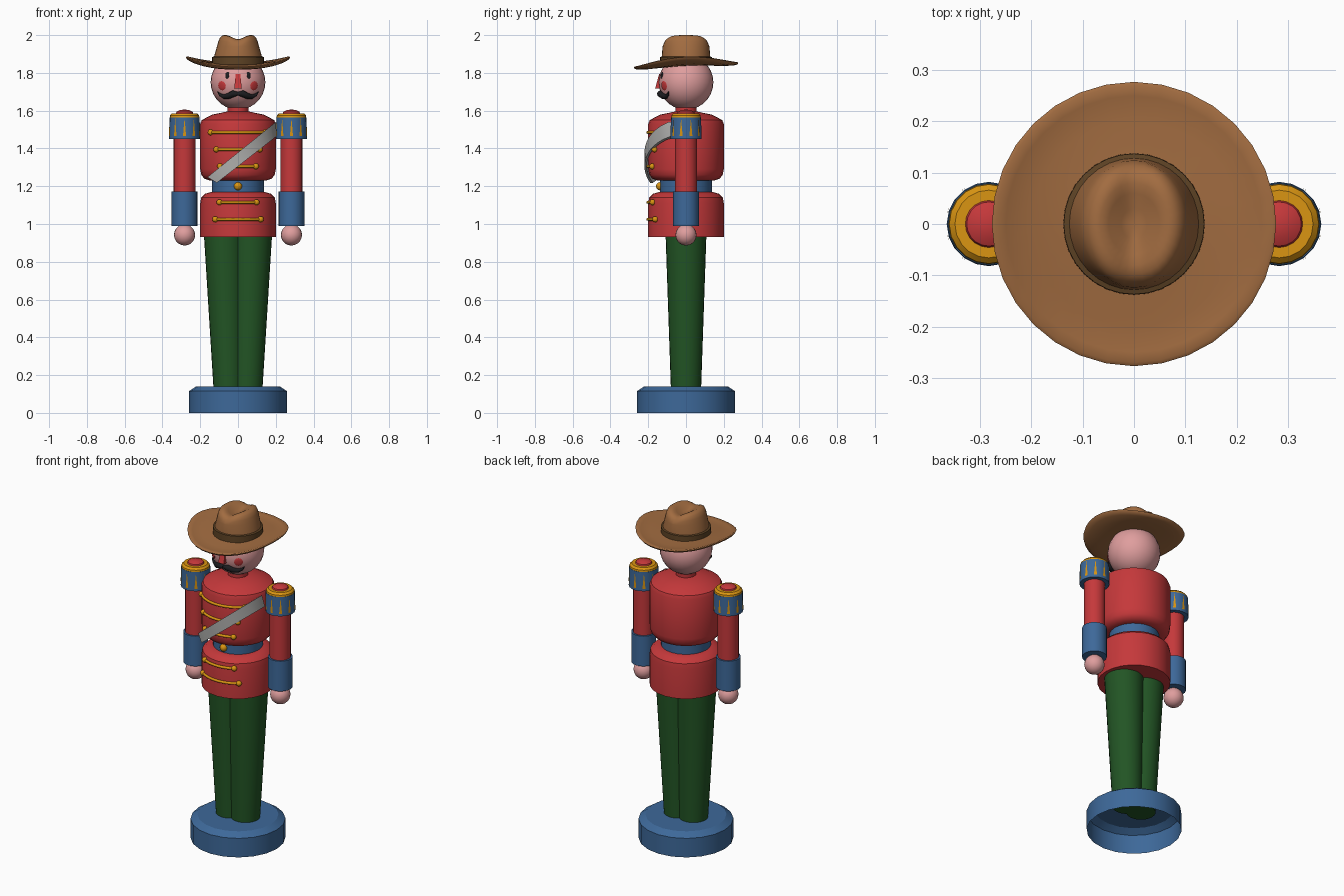
import bpy, bmesh, math
from mathutils import Vector

if "Cube" in bpy.data.objects:
    bpy.data.objects.remove(bpy.data.objects["Cube"])

def mat(name, r, g, b):
    m = bpy.data.materials.new(name)
    m.diffuse_color = (r, g, b, 1)
    m.use_nodes = True
    m.node_tree.nodes["Principled BSDF"].inputs["Base Color"].default_value = m.diffuse_color
    return m

RED = mat("red", 0.56, 0.04, 0.043)
BLUE = mat("blue", 0.047, 0.14, 0.32)
GREEN = mat("green", 0.016, 0.09, 0.018)
BROWN = mat("tan brown", 0.36, 0.15, 0.052)
BAND = mat("dark brown", 0.11, 0.055, 0.018)
SKIN = mat("pink skin", 0.74, 0.34, 0.34)
GOLD = mat("gold", 0.70, 0.30, 0.006)
GREY = mat("silver grey", 0.42, 0.42, 0.41)
BLACK = mat("black", 0.012, 0.012, 0.014)

def make(name, verts, faces, material, angle=35, fix=True):
    me = bpy.data.meshes.new(name)
    me.from_pydata([tuple(v) for v in verts], [], faces)
    bm = bmesh.new()
    bm.from_mesh(me)
    bmesh.ops.remove_doubles(bm, verts=bm.verts, dist=1e-5)
    if fix:
        bmesh.ops.recalc_face_normals(bm, faces=bm.faces)
    bm.to_mesh(me)
    bm.free()
    me.materials.append(material)
    ob = bpy.data.objects.new(name, me)
    bpy.context.collection.objects.link(ob)
    bpy.ops.object.select_all(action='DESELECT')
    ob.select_set(True)
    bpy.context.view_layer.objects.active = ob
    bpy.ops.object.shade_smooth_by_angle(angle=math.radians(angle))
    return ob

def lathe(name, profile, material, cx=0, seg=24, warp=None, angle=35, closed=False):
    """Spin (radius, z) points about a vertical axis; radius 0 makes a pole."""
    verts, faces, n = [], [], len(profile)
    for r, z in profile:
        for k in range(seg):
            a = 2 * math.pi * k / seg
            p = Vector((cx + r * math.cos(a), r * math.sin(a), z))
            verts.append(warp(p) if warp else p)
    for i in range(n if closed else n - 1):
        j = (i + 1) % n
        for k in range(seg):
            l = (k + 1) % seg
            f = [i * seg + k, i * seg + l, j * seg + l, j * seg + k]
            if profile[i][0] == 0:
                f = [f[0], f[2], f[3]]
            elif profile[j][0] == 0:
                f = f[:3]
            faces.append(f)
    return make(name, verts, faces, material, angle)

def ball(name, c, r, material, scale=(1, 1, 1), normal=None, seg=16):
    """Sphere, optionally squashed and turned so local z follows a normal."""
    q = Vector(normal).to_track_quat('Z', 'Y') if normal else None
    def warp(p):
        p = Vector([a * b for a, b in zip(p, scale)])
        if q:
            p = q @ p
        return p + Vector(c)
    h = seg // 2
    prof = [(0 if i in (0, h) else r * math.sin(math.pi * i / h),
             -r * math.cos(math.pi * i / h)) for i in range(h + 1)]
    return lathe(name, prof, material, seg=seg, warp=warp, angle=60)

def tube(name, pts, radii, material, seg=8):
    """Round bar through points, running mostly along x."""
    verts, faces = [], []
    pts = [Vector(p) for p in pts]
    for i, p in enumerate(pts):
        t = (pts[min(i + 1, len(pts) - 1)] - pts[max(i - 1, 0)]).normalized()
        u = t.cross(Vector((0, 0, 1))).normalized()
        v = u.cross(t)
        for k in range(seg):
            a = 2 * math.pi * k / seg
            verts.append(p + radii[i] * (u * math.cos(a) + v * math.sin(a)))
    for i in range(len(pts) - 1):
        for k in range(seg):
            l = (k + 1) % seg
            faces.append([i*seg + k, i*seg + l, (i+1)*seg + l, (i+1)*seg + k])
    faces += [list(range(seg)), list(range(len(verts) - seg, len(verts)))]
    return make(name, verts, faces, material, 60)

# stand, open underneath
lathe("stand", [(.26, 0), (.26, .115), (.222, .14), (0, .14)], BLUE, seg=20, angle=25)

# jacket, belt and neck
lathe("jacket_skirt", [(0, .93), (.2, .93), (.2, 1.11), (.195, 1.14), (.175, 1.16),
                       (.14, 1.17), (0, 1.17)], RED)
lathe("belt", [(.137, 1.16), (.137, 1.245)], BLUE)
lathe("jacket_chest", [(0, 1.23), (.15, 1.23), (.178, 1.24), (.194, 1.26), (.2, 1.29),
                       (.2, 1.53), (.192, 1.55), (.14, 1.578), (.06, 1.595), (0, 1.595)], RED)
lathe("neck", [(.056, 1.58), (.056, 1.66)], RED, seg=20)

# legs and arms
for s, side in ((-1, "left"), (1, "right")):
    lean = lambda p, s=s: p + Vector((s * (.05 + .022 * (p.z - .14) / .79), 0, 0))
    lathe(side + "_leg", [(0, .13), (.08, .13), (.108, .94), (0, .94)], GREEN, warp=lean)
    cx = s * .283
    lathe(side + "_sleeve", [(.058, 1.1), (.058, 1.5)], RED, cx, 20)
    lathe(side + "_cuff", [(0, .99), (.068, .99), (.068, 1.172), (0, 1.172)], BLUE, cx, 20)
    ball(side + "_hand", (cx, 0, .942), .056, SKIN, seg=20)
    lathe(side + "_epaulette", [(0, 1.45), (.082, 1.45), (.08, 1.565), (0, 1.565)], BLUE, cx, 20)
    lathe(side + "_epaulette_rim", [(.079, 1.56), (.077, 1.575), (.066, 1.586), (0, 1.586)],
          GOLD, cx, 20)
    lathe(side + "_epaulette_cap", [(.048, 1.58), (.043, 1.594), (.026, 1.603), (0, 1.606)],
          RED, cx, 20)
    # gold darts between the fringe
    verts, faces = [], []
    for k in range(10):
        a = 2 * math.pi * (k + .5) / 10
        for da, z in ((-.1, 1.465), (.1, 1.465), (0, 1.56)):
            verts.append((cx + .084 * math.cos(a + da), .084 * math.sin(a + da), z))
        faces.append((3 * k, 3 * k + 1, 3 * k + 2))
    make(side + "_fringe_darts", verts, faces, GOLD, fix=False)

# gold braid bars with a knob at each end
for i, (z, w) in enumerate(((1.485, .145), (1.395, .115), (1.305, .095),
                            (1.115, .098), (1.025, .12))):
    xs = [w * (k / 5 - 1) for k in range(11)]
    bar = [(x, -math.sqrt(.202 ** 2 - x * x), z) for x in xs]
    tube(f"braid_{i}", bar, [.008] * 11, GOLD)
    for e in (0, -1):
        ball(f"braid_knob_{i}_{e + 1}", bar[e], .016, GOLD, seg=12)
ball("belt_buckle", (0, -.137, 1.2), .022, GOLD, seg=12)

# diagonal sash wrapped round the front of the chest
verts, faces, N = [], [], 14
for k in range(N + 1):
    t = k / N
    for (x0, z0), (x1, z1) in (((-.162, 1.248), (.2, 1.54)), ((-.112, 1.218), (.205, 1.465))):
        x, z = x0 + (x1 - x0) * t, z0 + (z1 - z0) * t
        for R in (.208, .22):
            verts.append((x, -math.sqrt(R * R - x * x), z))
ring = (0, 1, 3, 2)
for k in range(N):
    for a, b in zip(ring, ring[1:] + ring[:1]):
        faces.append((4*k + a, 4*k + b, 4*k + 4 + b, 4*k + 4 + a))
faces += [ring, tuple(4 * N + a for a in ring)]
make("sash", verts, faces, GREY)

# head and face
HC, HR = Vector((0, 0, 1.75)), .145
def on_head(x, z, lift=0):
    R = HR + lift
    return Vector((x, -math.sqrt(R * R - x * x - (z - HC.z) ** 2), z))

ball("head", HC, HR, SKIN, seg=28)
for s, side in ((-1, "left"), (1, "right")):
    p = on_head(s * .057, 1.787)
    ball(side + "_eye", p, .02, BLACK, (.55, 1, .2), p - HC, 12)
    p = on_head(s * .085, 1.732)
    ball(side + "_cheek", p, .025, RED, (1, 1, .16), p - HC, 12)
    xz = ((0, 1.69), (.025, 1.69), (.05, 1.678), (.075, 1.674), (.095, 1.684), (.108, 1.7))
    tube(side + "_moustache", [on_head(s * x, z, .006) for x, z in xz],
         [.009, .018, .016, .012, .008, .002], BLACK)
nose = [(s * w, y, z) for w, y, z in ((.012, -.12, 1.795), (.012, -.142, 1.795),
                                     (.02, -.163, 1.718), (.02, -.12, 1.718)) for s in (-1, 1)]
make("nose", nose, [(0, 1, 3, 2), (2, 3, 5, 4), (4, 5, 7, 6), (6, 7, 1, 0),
                    (0, 2, 4, 6), (1, 3, 5, 7)], RED)

# hat brim, curling up at the sides and tipped down at the front
def curl(p):
    rise = .043 * (abs(p.x) / .277) ** 2.6 + .012 * p.y / .277
    return p + Vector((0, 0, rise))
lathe("hat_brim", [(.08, 1.85), (.14, 1.847), (.2, 1.842), (.25, 1.842), (.27, 1.846),
                   (.277, 1.841), (.271, 1.832), (.25, 1.828), (.2, 1.828), (.14, 1.832),
                   (.08, 1.834)], BROWN, seg=32, warp=curl, angle=70, closed=True)

# hat crown, pinched at the sides with a crease from front to back
def pinch(p):
    t = max(0, min(1, (p.z - 1.88) / .1))
    x = p.x * (1 - .17 * t)
    drop = .024 * math.exp(-(x / .04) ** 2) if p.z > 1.96 else 0
    return Vector((x, p.y, p.z - drop))
lathe("hat_crown", [(.13, 1.84), (.128, 1.89), (.124, 1.94), (.122, 1.968), (.114, 1.988),
                    (.098, 1.999), (.08, 2.002), (.06, 1.998), (.03, 1.99), (0, 1.986)],
      BROWN, seg=32, warp=pinch, angle=70)
lathe("hat_band", [(.128, 1.845), (.138, 1.845), (.137, 1.884), (.126, 1.887)], BAND, seg=32)
